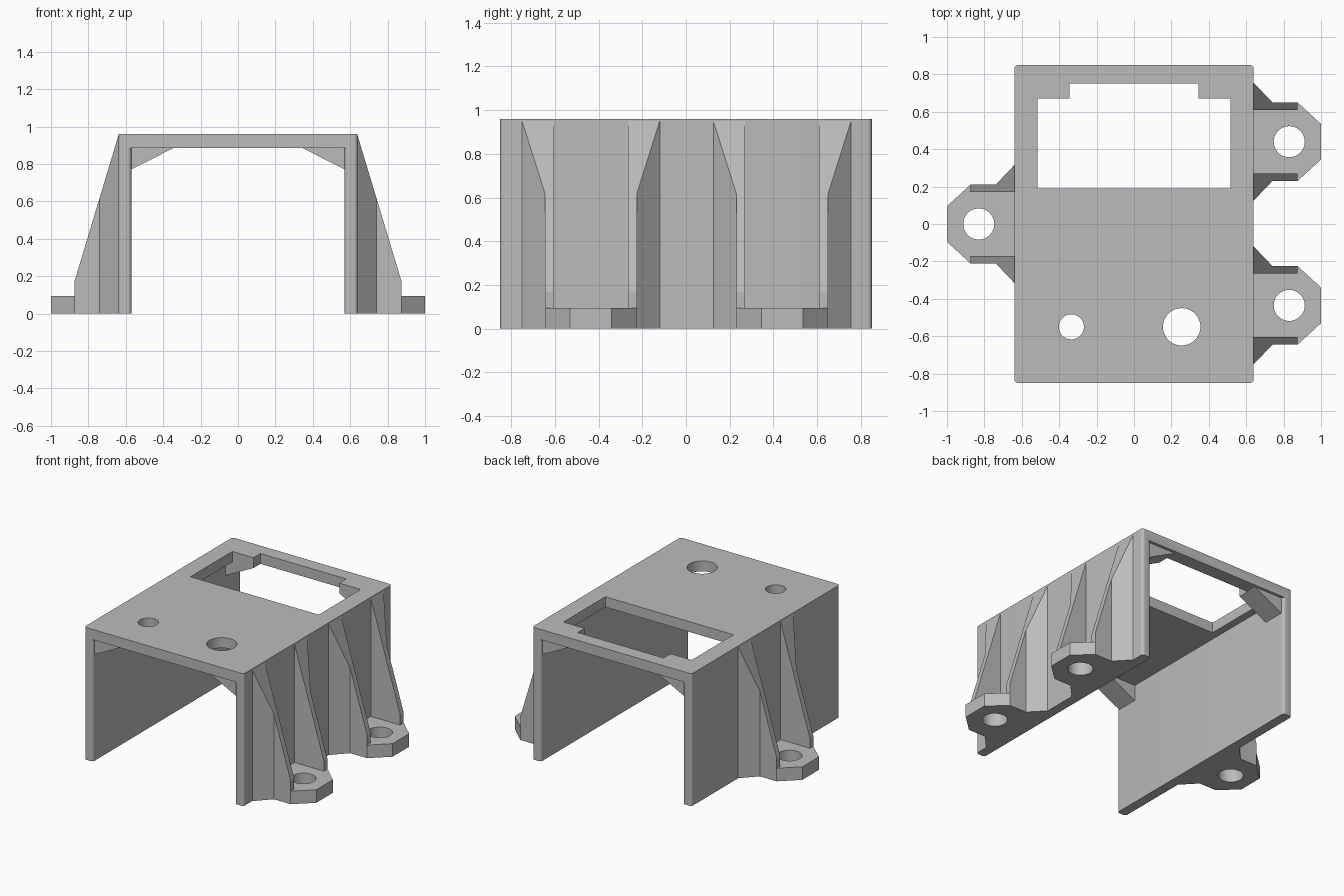
import bpy, bmesh, math

if "Cube" in bpy.data.objects:
    bpy.data.objects.remove(bpy.data.objects["Cube"])

W, D, H = 0.64, 0.85, 0.96      # half width, half depth, height
IN, ROOF = 0.57, 0.885          # inner wall face, underside of top
R = 0.02                        # rounding of upright edges

grey = bpy.data.materials.new("plain grey")
grey.diffuse_color = (0.5, 0.5, 0.5, 1)
grey.use_nodes = True
grey.node_tree.nodes["Principled BSDF"].inputs["Base Color"].default_value = grey.diffuse_color


def prism(name, outline, z0, z1, top=None):
    """Extrude an xy outline from z0 to z1; top(x) may give a sloped upper face."""
    bm = bmesh.new()
    low = [bm.verts.new((x, y, z0)) for x, y in outline]
    high = [bm.verts.new((x, y, top(x) if top else z1)) for x, y in outline]
    bm.faces.new(low[::-1])
    bm.faces.new(high)
    n = len(low)
    for i in range(n):
        j = (i + 1) % n
        bm.faces.new((low[i], low[j], high[j], high[i]))
    bmesh.ops.recalc_face_normals(bm, faces=bm.faces)
    mesh = bpy.data.meshes.new(name)
    bm.to_mesh(mesh)
    bm.free()
    mesh.materials.append(grey)
    obj = bpy.data.objects.new(name, mesh)
    bpy.context.collection.objects.link(obj)
    return obj


def arc(cx, cy, r, a0, a1, n=6):
    return [(cx + r * math.cos(math.radians(a0 + (a1 - a0) * i / n)),
             cy + r * math.sin(math.radians(a0 + (a1 - a0) * i / n))) for i in range(n + 1)]


def circle(cx, cy, r):
    return arc(cx, cy, r, 0, 360, 48)[:-1]


def activate(obj):
    bpy.ops.object.select_all(action='DESELECT')
    obj.select_set(True)
    bpy.context.view_layer.objects.active = obj


def cut(obj, outline, z0, z1):
    cutter = prism("cutter", outline, z0, z1)
    cutter.hide_render = True
    mod = obj.modifiers.new("cut", 'BOOLEAN')
    mod.operation, mod.solver, mod.object = 'DIFFERENCE', 'EXACT', cutter
    activate(obj)
    bpy.ops.object.modifier_apply(modifier=mod.name)
    bpy.data.objects.remove(cutter)


def smooth(obj):
    activate(obj)
    bpy.ops.object.shade_smooth_by_angle(angle=math.radians(30))


# Housing: rounded block hollowed front to back
cx, cy = W - R, D - R
block = (arc(cx, cy, R, 0, 90) + arc(-cx, cy, R, 90, 180)
         + arc(-cx, -cy, R, 180, 270) + arc(cx, -cy, R, 270, 360))
housing = prism("housing", block, 0, H)
corner = arc(IN + R, cy, R, 180, 90) + [(IN + R, D + 0.1)]
side = [(x, -y) for x, y in corner[::-1]] + corner
cut(housing, side + [(-x, y) for x, y in side[::-1]], -0.1, ROOF)

# Display opening with stepped rear corners
cut(housing, [(-0.515, 0.19), (0.515, 0.19), (0.515, 0.67), (0.345, 0.67),
              (0.345, 0.75), (-0.345, 0.75), (-0.345, 0.67), (-0.515, 0.67)], 0.8, 1.1)
# Round control holes
cut(housing, circle(-0.335, -0.55, 0.067), 0.8, 1.1)
cut(housing, circle(0.255, -0.55, 0.1), 0.8, 1.1)
smooth(housing)

# Corner braces under the top
for sx in (-1, 1):
    for y0, y1 in ((0.67, 0.83), (-0.83, -0.67)):
        brace = prism("corner_brace", [(0, y0), (1, y0), (1, y1), (0, y1)], 0, 1)
        profile = {(0, 0): (0.345, ROOF), (0, 1): (0.345, ROOF + 0.001),
                   (1, 0): (IN + 0.002, 0.77), (1, 1): (IN + 0.002, ROOF + 0.001)}
        for v in brace.data.vertices:
            x, z = profile[(round(v.co.x), round(v.co.z))]
            v.co.x, v.co.z = sx * x, z
        if sx < 0:
            brace.data.flip_normals()


def slope(x):
    return 0.95 - (x - W) * (0.78 / 0.235)


# Screw feet, each between two tapering ribs
for s, y in ((1, 0.44), (1, -0.435), (-1, 0)):
    half = [(W - 0.002, 0.205), (0.875, 0.21), (1.0, 0.095)]
    outline = [(s * a, y + b) for a, b in half] + [(s * a, y - b) for a, b in half[::-1]]
    foot = prism("foot", outline, 0, 0.095)
    cut(foot, circle(s * 0.83, y, 0.083), -0.1, 0.2)
    smooth(foot)
    for t in (-1, 1):
        rib = [(W - 0.002, 0.315), (W, 0.315), (0.74, 0.21), (0.875, 0.21),
               (0.875, 0.17), (W - 0.002, 0.17)]
        prism("foot_rib", [(s * a, y + t * b) for a, b in rib], 0, 0,
              top=lambda x: slope(abs(x)))
